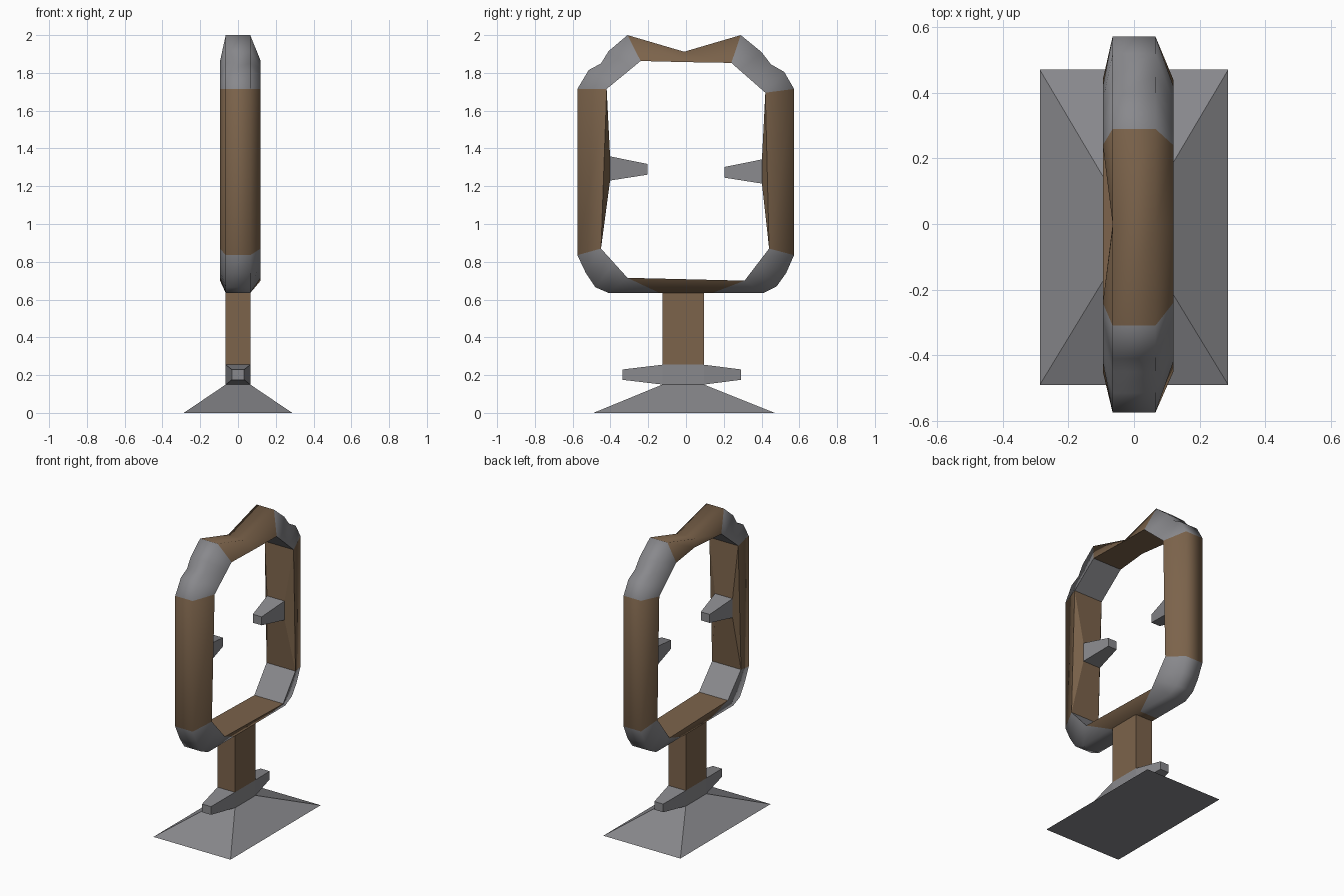
import bpy, bmesh

if "Cube" in bpy.data.objects:
    bpy.data.objects.remove(bpy.data.objects["Cube"])


def material(name, rgb):
    m = bpy.data.materials.new(name)
    m.diffuse_color = (*rgb, 1)
    m.use_nodes = True
    m.node_tree.nodes["Principled BSDF"].inputs["Base Color"].default_value = m.diffuse_color
    return m


WOOD = material("brown wood", (0.20, 0.125, 0.07))
STEEL = material("grey steel", (0.25, 0.25, 0.265))


def finish(bm, name, mats):
    bmesh.ops.recalc_face_normals(bm, faces=bm.faces)
    me = bpy.data.meshes.new(name)
    bm.to_mesh(me)
    bm.free()
    ob = bpy.data.objects.new(name, me)
    for m in mats:
        me.materials.append(m)
    bpy.context.collection.objects.link(ob)
    return ob


def rect(bm, hx, y0, y1, z):
    return [bm.verts.new(p) for p in ((-hx, y0, z), (hx, y0, z), (hx, y1, z), (-hx, y1, z))]


def side_rect(bm, hx, y, z0, z1):
    return [bm.verts.new(p) for p in ((-hx, y, z0), (hx, y, z0), (hx, y, z1), (-hx, y, z1))]


def bridge(bm, a, b, mat=0):
    for i in range(4):
        j = (i + 1) % 4
        bm.faces.new((a[i], a[j], b[j], b[i])).material_index = mat


def loft(name, rings, bm, mat):
    for a, b in zip(rings, rings[1:]):
        bridge(bm, a, b)
    bm.faces.new(rings[0])
    bm.faces.new(rings[-1])
    return finish(bm, name, [mat])


# pyramid foot
bm = bmesh.new()
loft("foot", [rect(bm, 0.287, -0.49, 0.47, 0), rect(bm, 0.065, -0.125, 0.095, 0.15)], bm, STEEL)

# cross guard with tapered ends
bm = bmesh.new()
loft("cross_guard", [side_rect(bm, 0.033, -0.335, 0.175, 0.23), side_rect(bm, 0.065, -0.125, 0.15, 0.255),
                     side_rect(bm, 0.065, 0.095, 0.15, 0.255), side_rect(bm, 0.033, 0.29, 0.175, 0.23)], bm, STEEL)

# handle
bm = bmesh.new()
loft("handle", [rect(bm, 0.065, -0.125, 0.095, 0.25), rect(bm, 0.065, -0.125, 0.095, 0.66)], bm, WOOD)

# ring frame: each corner is a list of outer (y, z) points plus inner start and end
corners = [
    ([(-0.14, 0.635), (-0.41, 0.635), (-0.48, 0.665), (-0.53, 0.74), (-0.575, 0.835)], (-0.31, 0.715), (-0.45, 0.87)),
    ([(-0.575, 1.715), (-0.515, 1.815), (-0.45, 1.85), (-0.41, 1.915), (-0.31, 2.0)], (-0.42, 1.715), (-0.24, 1.863)),
    ([(0.29, 2.0), (0.40, 1.91), (0.45, 1.845), (0.52, 1.805), (0.572, 1.715)], (0.24, 1.853), (0.42, 1.695)),
    ([(0.572, 0.835), (0.53, 0.74), (0.48, 0.67), (0.41, 0.635), (0.14, 0.635)], (0.44, 0.87), (0.31, 0.70)),
]
sections = []   # outer point, inner point, inner left x, colour of the span that follows
for k, (outer, i0, i1) in enumerate(corners):
    for n, o in enumerate(outer):
        t = n / (len(outer) - 1)
        inner = [a + (b - a) * t for a, b in zip(i0, i1)]
        sections.append((o, inner, -0.095, 0 if t == 1 else 1, t == 1 and k in (0, 2)))
    if k == 1:  # dip in the middle of the top bar
        sections.append(((-0.01, 1.912), (0, 1.857), -0.065, 0, False))

bm = bmesh.new()
loops = [[bm.verts.new(p) for p in ((-0.065, *o), (0.065, *o), (0.12, *i), (xl, *i))]
         for o, i, xl, _, _ in sections]
for n, sec in enumerate(sections):
    a, b = loops[n], loops[(n + 1) % len(loops)]
    for i in (3, 0, 1):
        f = bm.faces.new((a[i], a[(i + 1) % 4], b[(i + 1) % 4], b[i]))
        f.material_index = sec[3]
        f.smooth = True
    inner = [a[3], a[2], b[2], b[3]]
    if sec[4]:  # post with an inward peg
        s = -1 if a[0].co.y < 0 else 1
        lift = 0.008 if s < 0 else -0.008
        base = side_rect(bm, 0.065, s * 0.402, 1.222 + lift, 1.35 + lift)
        tip = side_rect(bm, 0.033, s * 0.205, 1.253 + lift, 1.31 + lift)
        if s > 0:  # this post runs downward
            inner = [b[3], b[2], a[2], a[3]]
        bridge(bm, inner, base, 0)
        bridge(bm, base, tip, 1)
        bm.faces.new(tip).material_index = 1
    else:
        bm.faces.new(inner).material_index = sec[3]
# crisp inner rim
for e in bm.edges:
    if any(not f.smooth for f in e.link_faces):
        e.smooth = False
finish(bm, "ring_frame", [WOOD, STEEL])
